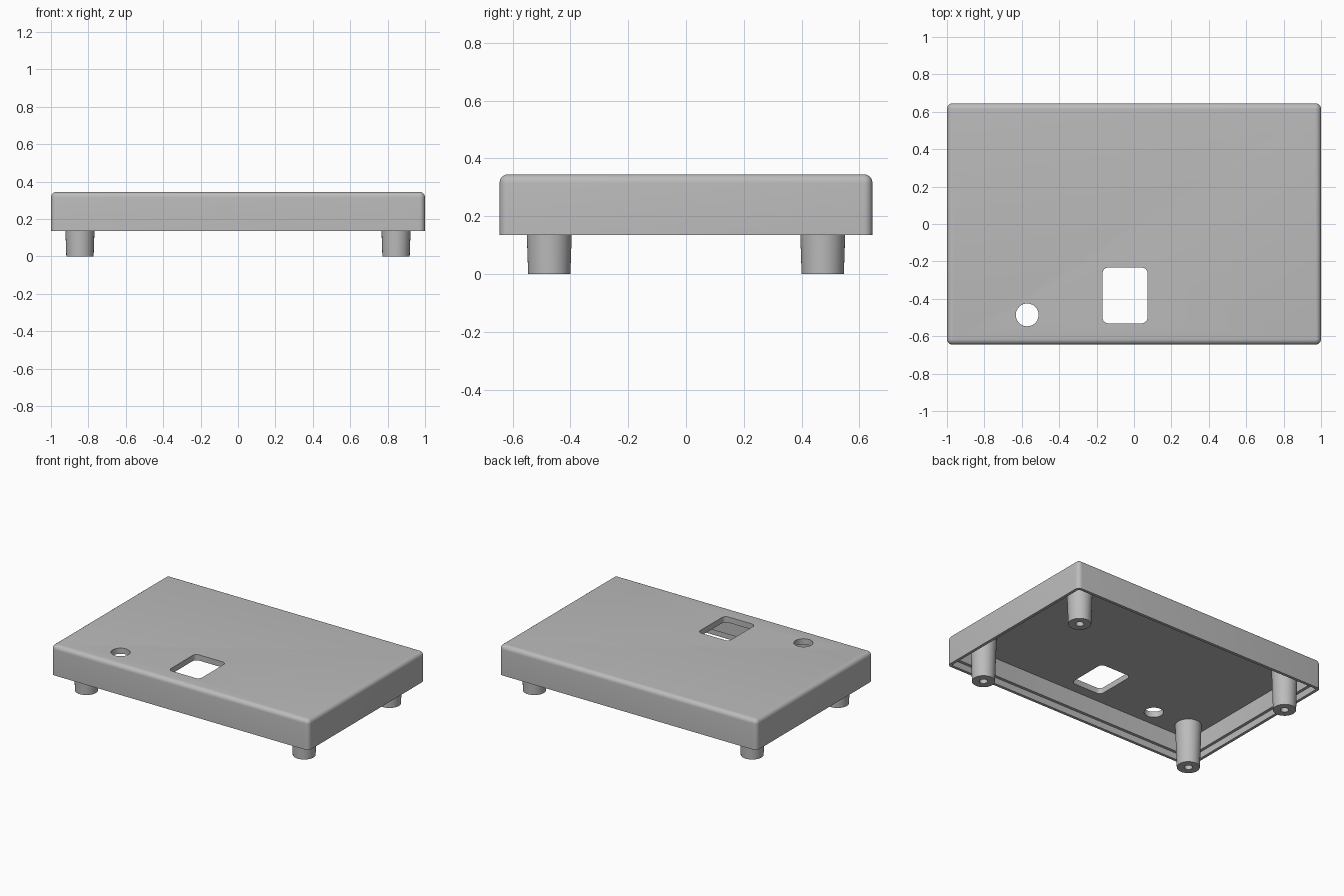
import bpy, bmesh
from math import sin, cos, pi, radians

cube = bpy.data.objects.get("Cube")
if cube:
    bpy.data.objects.remove(cube)

grey = bpy.data.materials.new("plain grey")
grey.use_nodes = True
grey.diffuse_color = (0.5, 0.5, 0.5, 1)
grey.node_tree.nodes["Principled BSDF"].inputs["Base Color"].default_value = (0.5, 0.5, 0.5, 1)

W, D = 1.0, 0.645             # half width and half depth of the lid
BASE, TOP = 0.135, 0.345      # height of the rim and of the top face
FILLET, PLATE = 0.03, 0.04


def rounded_rect(hx, hy, r, z, steps=6):
    """Ring of points round a rectangle with rounded corners."""
    pts = []
    for i, (sx, sy) in enumerate([(1, 1), (-1, 1), (-1, -1), (1, -1)]):
        for k in range(steps + 1):
            a = (i + k / steps) * pi / 2
            pts.append((sx * (hx - r) + r * cos(a), sy * (hy - r) + r * sin(a), z))
    return pts


def circle(r, z, steps=48):
    return [(r * cos(2 * pi * k / steps), r * sin(2 * pi * k / steps), z) for k in range(steps)]


def loft(name, rings):
    """Closed solid skinned through equal rings, capped at both ends."""
    bm = bmesh.new()
    loops = [[bm.verts.new(p) for p in ring] for ring in rings]
    n = len(loops[0])
    for a, b in zip(loops, loops[1:]):
        for i in range(n):
            j = (i + 1) % n
            bm.faces.new((a[i], a[j], b[j], b[i]))
    bm.faces.new(loops[0][::-1])
    bm.faces.new(loops[-1])
    bmesh.ops.recalc_face_normals(bm, faces=bm.faces)
    mesh = bpy.data.meshes.new(name)
    bm.to_mesh(mesh)
    bm.free()
    mesh.materials.append(grey)
    obj = bpy.data.objects.new(name, mesh)
    bpy.context.collection.objects.link(obj)
    return obj


def activate(obj):
    bpy.ops.object.select_all(action='DESELECT')
    obj.select_set(True)
    bpy.context.view_layer.objects.active = obj


def smooth(obj):
    activate(obj)
    bpy.ops.object.shade_smooth_by_angle(angle=radians(30))


def cut(obj, cutter):
    cutter.hide_render = True
    mod = obj.modifiers.new("opening", 'BOOLEAN')
    mod.operation, mod.solver, mod.object = 'DIFFERENCE', 'EXACT', cutter
    activate(obj)
    bpy.ops.object.modifier_apply(modifier=mod.name)
    bpy.data.objects.remove(cutter)


# Lid: ceiling, inner wall, stepped rim, outer wall, rounded top edge
LIP, WALL, STEP = 0.02, 0.04, 0.045
section = [(WALL, TOP - PLATE), (WALL, BASE + STEP), (LIP, BASE + STEP), (LIP, BASE), (0, BASE)]
for k in range(7):
    a = k / 6 * pi / 2
    section.append((FILLET * (1 - cos(a)), TOP - FILLET + FILLET * sin(a)))
lid = loft("lid", [rounded_rect(W - d, D - d, max(FILLET - d, 0.004), z) for d, z in section])

# Window and round opening through the top plate
window = loft("window_cutter", [rounded_rect(0.12, 0.149, 0.03, z) for z in (0.25, 0.4)])
window.location = (-0.048, -0.382, 0)
cut(lid, window)
button = loft("round_cutter", [circle(0.061, z) for z in (0.25, 0.4)])
button.location = (-0.571, -0.486, 0)
cut(lid, button)
smooth(lid)

# Four tapered posts with a blind screw hole from below
post_section = [(0.026, 0.2), (0.026, 0), (0.073, 0), (0.084, TOP - PLATE + 0.01)]
for side, sx in (("left", 1), ("right", -1)):
    for end, sy in (("front", -1), ("back", 1)):
        post = loft(f"{end}_{side}_post", [circle(r, z) for r, z in post_section])
        post.location = (sx * 0.845, sy * 0.473, 0)
        smooth(post)
